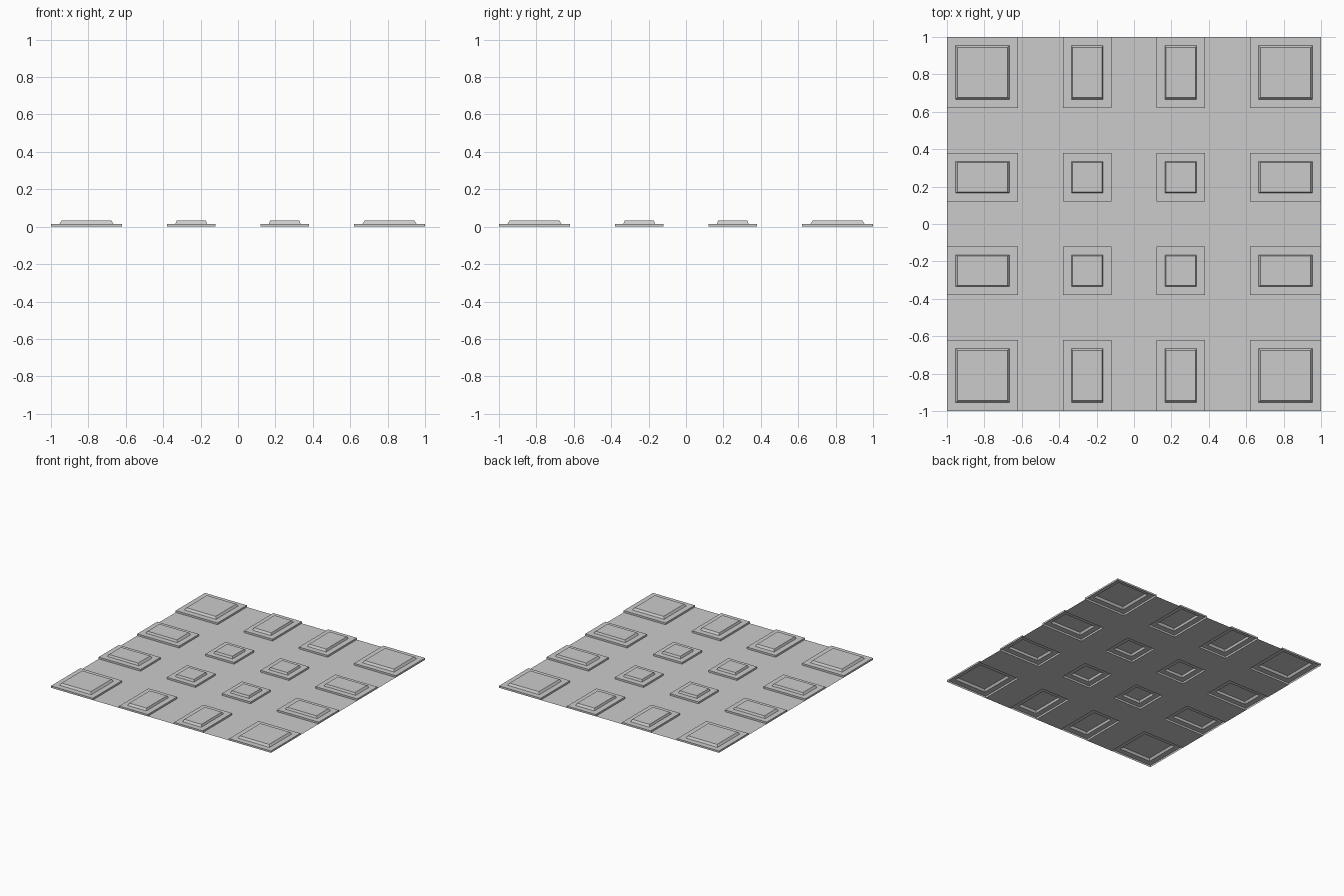
import bpy, bmesh
from mathutils import Vector

if "Cube" in bpy.data.objects:
    bpy.data.objects.remove(bpy.data.objects["Cube"])

CELLS = 4
OUTER, INNER, TOP = 0.13, 0.085, 0.078   # half widths of the stud's steps
STEP_Z, TOP_Z = 0.015, 0.032             # heights of the two steps

bm = bmesh.new()
# flat sheet divided into square cells
bmesh.ops.create_grid(bm, x_segments=CELLS, y_segments=CELLS, size=1)


def inset(face, thickness):
    bmesh.ops.inset_region(bm, faces=[face], thickness=thickness, use_even_offset=True)


def raise_face(face, height, half_from, half_to):
    """Extrude one face upward, leaving the underside open, with optional taper."""
    centre = face.calc_center_median()
    new = bmesh.ops.extrude_discrete_faces(bm, faces=[face])["faces"][0]
    k = half_to / half_from
    for v in new.verts:
        v.co = centre + (v.co - centre) * k + Vector((0, 0, height))
    return new


# stepped hollow stud pressed out of each cell
for cell in list(bm.faces):
    inset(cell, 1 / CELLS - OUTER)
    plinth = raise_face(cell, STEP_Z, OUTER, OUTER)
    inset(plinth, OUTER - INNER)
    raise_face(plinth, TOP_Z - STEP_Z, INNER, TOP)

mesh = bpy.data.meshes.new("studded_sheet")
bm.to_mesh(mesh)
bm.free()
obj = bpy.data.objects.new("studded_sheet", mesh)
bpy.context.collection.objects.link(obj)
